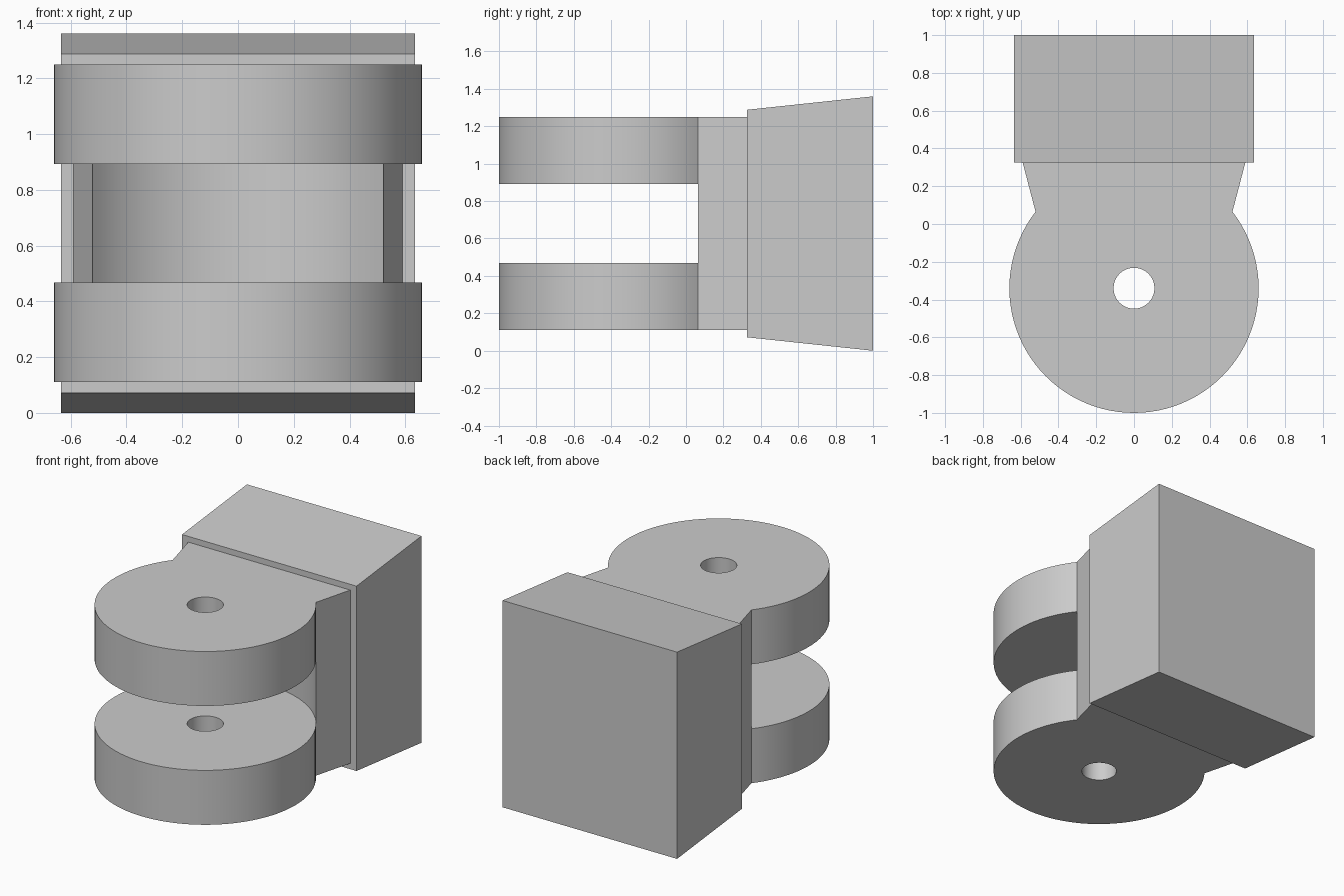
import bpy, bmesh
from math import sin, cos, asin, pi

if "Cube" in bpy.data.objects:
    bpy.data.objects.remove(bpy.data.objects["Cube"])

GREY = (0.6, 0.6, 0.6, 1)
mat = bpy.data.materials.new("plain grey")
mat.use_nodes = True
mat.diffuse_color = GREY
mat.node_tree.nodes["Principled BSDF"].inputs["Base Color"].default_value = GREY


def finish(bm, name):
    bmesh.ops.remove_doubles(bm, verts=bm.verts, dist=1e-5)
    bmesh.ops.recalc_face_normals(bm, faces=bm.faces)
    mesh = bpy.data.meshes.new(name)
    bm.to_mesh(mesh)
    bm.free()
    mesh.materials.append(mat)
    obj = bpy.data.objects.new(name, mesh)
    bpy.context.collection.objects.link(obj)
    return obj


def face(bm, points):
    bm.faces.new([bm.verts.new(p) for p in points])


def walls(bm, path, z0, z1):
    for (ax, ay), (bx, by) in zip(path, path[1:]):
        face(bm, [(ax, ay, z0), (bx, by, z0), (bx, by, z1), (ax, ay, z1)])


# Clevis: two round lugs joined to a flared neck with a concave slot wall
CENTRE_Y, RADIUS, HOLE = -0.34, 0.66, 0.108
LEVELS = (0.11, 0.468, 0.892, 1.25)
meet = asin(0.405 / RADIUS)          # angle where the lugs meet the neck


def arc(radius, start, end, steps):
    angles = [start + (end - start) * i / steps for i in range(steps + 1)]
    return [(radius * cos(a), CENTRE_Y + radius * sin(a)) for a in angles]


back = arc(RADIUS, meet, pi - meet, 28)
front = arc(RADIUS, pi - meet, 2 * pi + meet, 68)
rim = back + front[1:]
bore = arc(HOLE, meet, pi - meet, 28) + arc(HOLE, pi - meet, 2 * pi + meet, 68)[1:]
flank = [back[-1], (-0.592, 0.335), (0.592, 0.335), back[0]]

bm = bmesh.new()
for z in LEVELS:
    for i in range(len(rim) - 1):
        ring = (rim[i], rim[i + 1], bore[i + 1], bore[i])
        face(bm, [(x, y, z) for x, y in ring])
for z in (LEVELS[0], LEVELS[-1]):
    face(bm, [(x, y, z) for x, y in back + flank[1:-1]])
for z0, z1 in zip(LEVELS, LEVELS[1:]):
    walls(bm, flank, z0, z1)
for z0, z1 in (LEVELS[:2], LEVELS[2:]):
    walls(bm, front, z0, z1)
    walls(bm, bore, z0, z1)
walls(bm, back, LEVELS[1], LEVELS[2])
clevis = finish(bm, "clevis")

bpy.ops.object.select_all(action="DESELECT")
clevis.select_set(True)
bpy.context.view_layer.objects.active = clevis
bpy.ops.object.shade_smooth_by_angle(angle=0.5)

# Base block: taller at the back than at the front
bm = bmesh.new()
bmesh.ops.create_cube(bm, size=2)
for v in bm.verts:
    half_height = 0.68 if v.co.y > 0 else 0.608
    v.co = (v.co.x * 0.635, 1 if v.co.y > 0 else 0.325, 0.68 + v.co.z * half_height)
finish(bm, "base_block")
